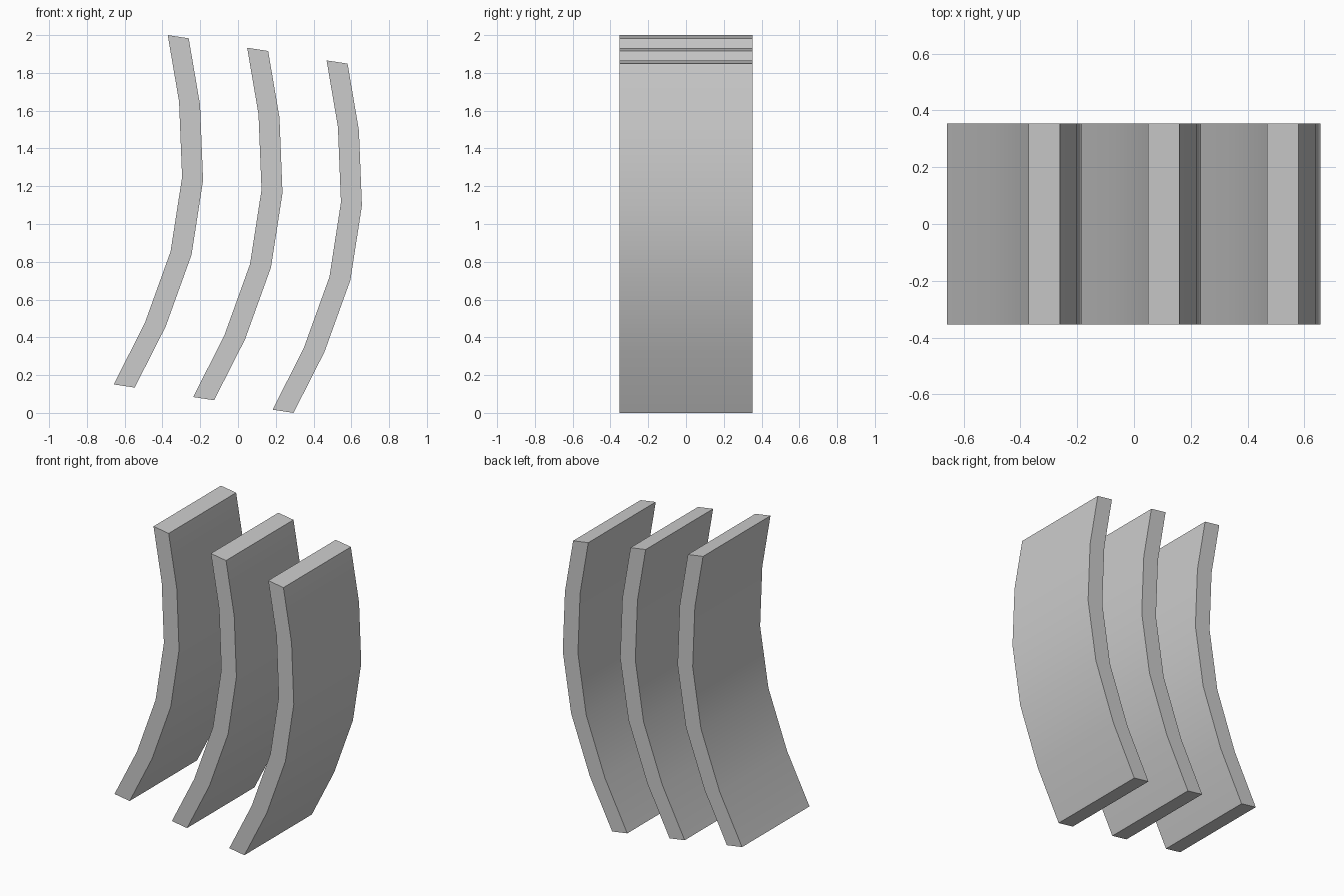
import bpy, bmesh, math
from mathutils import Vector

if "Cube" in bpy.data.objects:
    bpy.data.objects.remove(bpy.data.objects["Cube"])

# Curved profile of one slat (x, z), top to bottom, along its left face
PROFILE = [(-0.372, 2.0), (-0.312, 1.648), (-0.296, 1.248),
           (-0.357, 0.854), (-0.494, 0.474), (-0.658, 0.151)]
THICKNESS = Vector((0.111, 0, -0.017))   # sheared offset to the right face
STEP = Vector((0.4205, 0, -0.067))       # offset from one slat to the next
HALF_DEPTH = 0.353


def make_slat(name, offset):
    bm = bmesh.new()
    rings = []
    for x, z in PROFILE:
        left = Vector((x, 0, z)) + offset
        right = left + THICKNESS
        y = Vector((0, HALF_DEPTH, 0))
        rings.append([bm.verts.new(p) for p in (left - y, right - y, right + y, left + y)])
    # Side walls between neighbouring cross-sections
    for a, b in zip(rings, rings[1:]):
        for i in range(4):
            j = (i + 1) % 4
            bm.faces.new((a[i], a[j], b[j], b[i]))
    # End caps
    bm.faces.new(rings[0])
    bm.faces.new(rings[-1])
    bmesh.ops.recalc_face_normals(bm, faces=bm.faces)
    mesh = bpy.data.meshes.new(name)
    bm.to_mesh(mesh)
    bm.free()
    obj = bpy.data.objects.new(name, mesh)
    bpy.context.collection.objects.link(obj)
    # Smooth along the bend, crisp at the outer edges
    bpy.ops.object.select_all(action='DESELECT')
    obj.select_set(True)
    bpy.context.view_layer.objects.active = obj
    bpy.ops.object.shade_smooth_by_angle(angle=math.radians(30))


# Three identical curved slats, each a little lower than the last
for n, label in enumerate(("left", "middle", "right")):
    make_slat(f"curved_slat_{label}", STEP * n)
